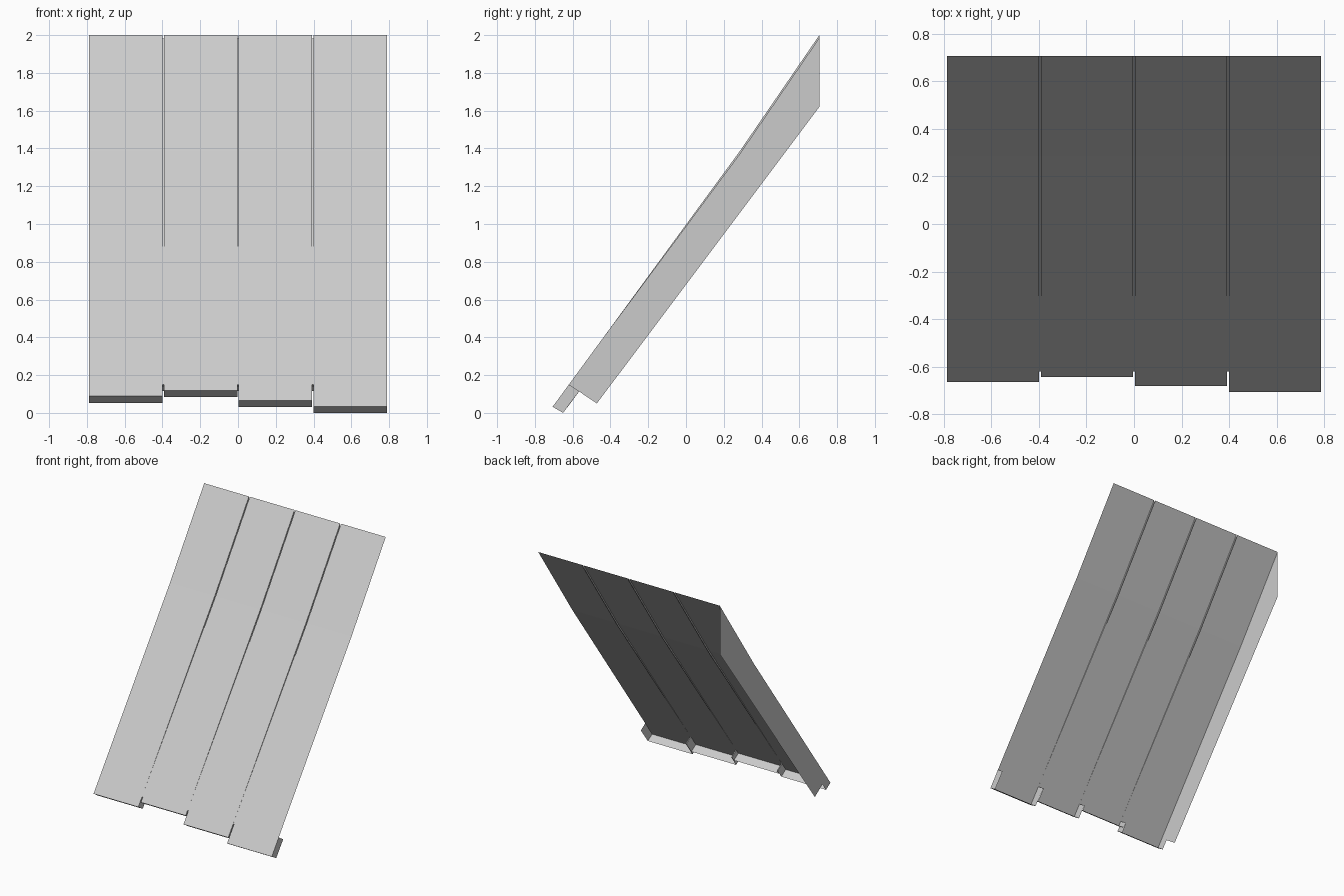
import bpy

if "Cube" in bpy.data.objects:
    bpy.data.objects.remove(bpy.data.objects["Cube"])

W = 0.388                      # plank width
GAP = 0.0077                   # groove width
DEPTH = 0.018                  # groove depth
X0 = -(4 * W + 3 * GAP) / 2
SLOPE = 1.365
TOP, BEND, EAVE = (0.706, 2.0), (0.283, 1.383), (-0.62, 0.15)
LIP = (0.055, -0.035)          # fold-back of the lower edge


def make(name, verts, faces):
    mesh = bpy.data.meshes.new(name)
    mesh.from_pydata(verts, [], faces)
    mesh.update()
    obj = bpy.data.objects.new(name, mesh)
    bpy.context.collection.objects.link(obj)
    return obj


def strip(name, x0, x1, profile):
    """Sheet made by sweeping a (y, z) profile from x0 to x1."""
    verts = [(x, y, z) for y, z in profile for x in (x0, x1)]
    faces = [(2 * i, 2 * i + 2, 2 * i + 3, 2 * i + 1) for i in range(len(profile) - 1)]
    return make(name, verts, faces)


def side(name, x, outline, left=False):
    """Flat sheet standing in the plane x, facing left or right."""
    pts = outline[::-1] if left else outline
    return make(name, [(x, y, z) for y, z in pts], [tuple(range(len(pts)))])


def lip(p):
    return (p[0] + LIP[0], p[1] + LIP[1])


def lower(p):
    return (p[0], p[1] - DEPTH)


# Four boards with staggered lower ends, each folded back at the end
for i, y_end in enumerate((-0.665, -0.643, -0.681, -0.706)):
    a = X0 + i * (W + GAP)
    b = a + W
    end = (y_end, EAVE[1] + (y_end - EAVE[0]) * SLOPE)
    end_back = (end[0] + LIP[0], max(0.0, end[1] + LIP[1]))
    strip(f"board_{i + 1}", a, b, [TOP, BEND, EAVE, end, end_back])
    flap = [EAVE, end, end_back, lip(EAVE)]
    side(f"board_{i + 1}_left_flap", a, flap, True)
    side(f"board_{i + 1}_right_flap", b, flap)

    # Sunken groove between neighbouring boards
    if i < 3:
        floor = [lower(TOP), lower(BEND), EAVE]
        strip(f"groove_{i + 1}_floor", b, b + GAP, floor + [lip(EAVE)])
        wall = [TOP, BEND, EAVE, lower(BEND), lower(TOP)]
        side(f"groove_{i + 1}_left_wall", b, wall)
        side(f"groove_{i + 1}_right_wall", b + GAP, wall, True)

# Side panel hanging below the left edge
side("side_panel", X0, [TOP, BEND, EAVE, (-0.472, 0.05), (0.706, 1.62)], True)
